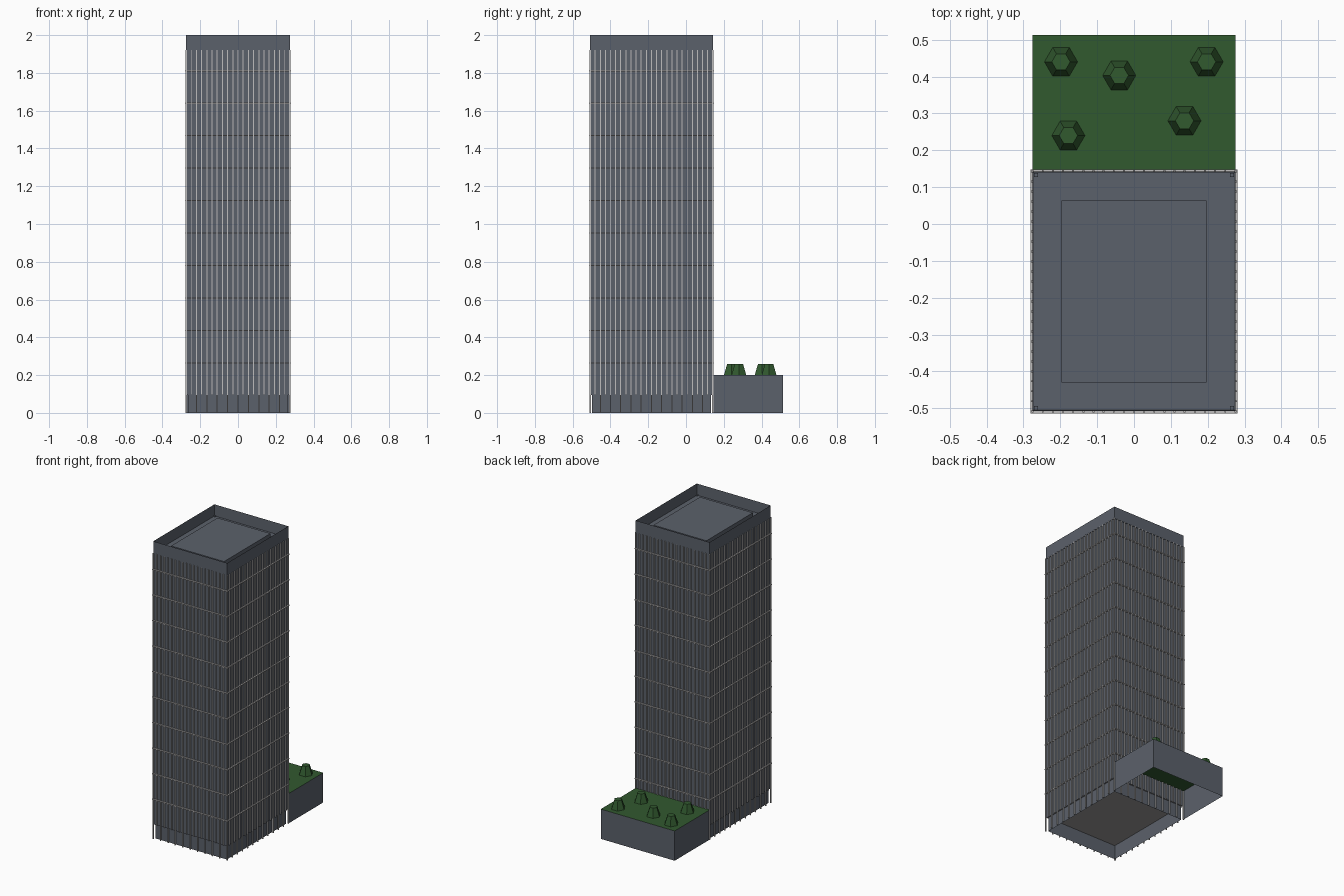
import bpy, bmesh
from mathutils import Matrix, Vector

cube = bpy.data.objects.get("Cube")
if cube:
    bpy.data.objects.remove(cube, do_unlink=True)


def material(name, rgb):
    m = bpy.data.materials.new(name)
    m.use_nodes = True
    m.diffuse_color = (*rgb, 1)
    m.node_tree.nodes["Principled BSDF"].inputs["Base Color"].default_value = (*rgb, 1)
    return m


SLATE = material("slate_grey", (0.105, 0.12, 0.147))
TRIM = material("light_grey_trim", (0.52, 0.51, 0.51))
SOFFIT = material("warm_grey_soffit", (0.32, 0.305, 0.305))
GREEN = material("garden_green", (0.031, 0.1, 0.028))

CY = -0.183            # tower centre in y
HX, HY = 0.275, 0.325  # tower half sizes
FLOOR, CROWN = 0.095, 1.92


def add_box(bm, x, y, z):
    """Add a box from (min, max) ranges."""
    size = Vector((x[1] - x[0], y[1] - y[0], z[1] - z[0]))
    mid = Vector((x[0] + x[1], y[0] + y[1], z[0] + z[1])) / 2
    mat = Matrix.Translation(mid) @ Matrix.Diagonal((*size, 1))
    bmesh.ops.create_cube(bm, size=1, matrix=mat)
    bm.normal_update()


def tower_box(bm, inset, z):
    """Add a box concentric with the tower, shrunk by inset."""
    hx, hy = HX - inset, HY - inset
    add_box(bm, (-hx, hx), (CY - hy, CY + hy), z)


def remove_faces(bm, rule):
    bmesh.ops.delete(bm, geom=[f for f in bm.faces if rule(f.normal)], context="FACES")


def finish(name, bm, *mats):
    mesh = bpy.data.meshes.new(name)
    bm.to_mesh(mesh)
    bm.free()
    for m in mats:
        mesh.materials.append(m)
    bpy.context.collection.objects.link(bpy.data.objects.new(name, mesh))


# Tower shaft, with a pale ceiling over the hollow ground floor
bm = bmesh.new()
tower_box(bm, 0.003, (FLOOR, CROWN))
for f in bm.faces:
    f.material_index = int(f.normal.z < -0.5)
finish("tower_shaft", bm, SLATE, SOFFIT)

# Ground floor wall, open at top and bottom
bm = bmesh.new()
tower_box(bm, 0.01, (0, FLOOR))
remove_faces(bm, lambda n: abs(n.z) > 0.5)
finish("ground_floor_wall", bm, SLATE)

# Parapet: top face inset and pushed down to the roof level
bm = bmesh.new()
tower_box(bm, 0, (CROWN - 0.002, 2))
roof = [f for f in bm.faces if f.normal.z > 0.5]
bmesh.ops.inset_region(bm, faces=roof, thickness=0.004)
bmesh.ops.translate(bm, verts=roof[0].verts, vec=(0, 0, -0.076))
finish("roof_parapet", bm, SLATE)

# Raised roof platform
bm = bmesh.new()
tower_box(bm, 0.078, (CROWN, 1.96))
finish("roof_platform", bm, SLATE)

# Small posts inside the parapet corners
bm = bmesh.new()
for sx in (-1, 1):
    for sy in (-1, 1):
        x, y = sx * (HX - 0.009), CY + sy * (HY - 0.009)
        add_box(bm, (x - 0.005, x + 0.005), (y - 0.005, y + 0.005), (CROWN, 1.93))
finish("corner_posts", bm, SLATE)

# Vertical mullions; every second one runs down to the ground as a column
bm = bmesh.new()
for half, span, bays, across in ((HX, HY, 24, True), (HY, HX, 20, False)):
    for side in (-1, 1):
        face = sorted((side * (half - 0.004), side * (half + 0.004)))
        for i in range(bays + 1):
            pos = -span + 2 * span * i / bays
            along = (pos - 0.0026, pos + 0.0026)
            z = (FLOOR if i % 2 else 0, CROWN)
            x, y = (face, along) if across else (along, face)
            add_box(bm, x, (CY + y[0], CY + y[1]), z)
finish("mullions", bm, TRIM)

# Horizontal floor bands, standing just proud of the mullions
bm = bmesh.new()
for i in range(10):
    z = 0.265 + 0.1718 * i
    tower_box(bm, -0.006, (z - 0.003, z + 0.003))
finish("floor_bands", bm, TRIM)

# Low garden wing: hollow below, green deck on top
bm = bmesh.new()
add_box(bm, (-HX, HX), (CY + HY, 0.513), (0, 0.2))
remove_faces(bm, lambda n: n.z < -0.5 or n.y < -0.5)
for f in bm.faces:
    f.material_index = int(f.normal.z > 0.5)
finish("garden_wing", bm, SLATE, GREEN)

# Six-sided shrubs on the deck, one corner pointing along x
spots = [(-0.198, 0.44), (-0.04, 0.403), (0.197, 0.44), (0.137, 0.28), (-0.178, 0.24)]
for n, (x, y) in enumerate(spots, 1):
    bm = bmesh.new()
    place = Matrix.Translation((x, y, 0.23)) @ Matrix.Rotation(0.5236, 4, "Z")
    bmesh.ops.create_cone(bm, cap_ends=True, segments=6, radius1=0.045,
                          radius2=0.025, depth=0.06, matrix=place)
    finish(f"shrub_{n}", bm, GREEN)
